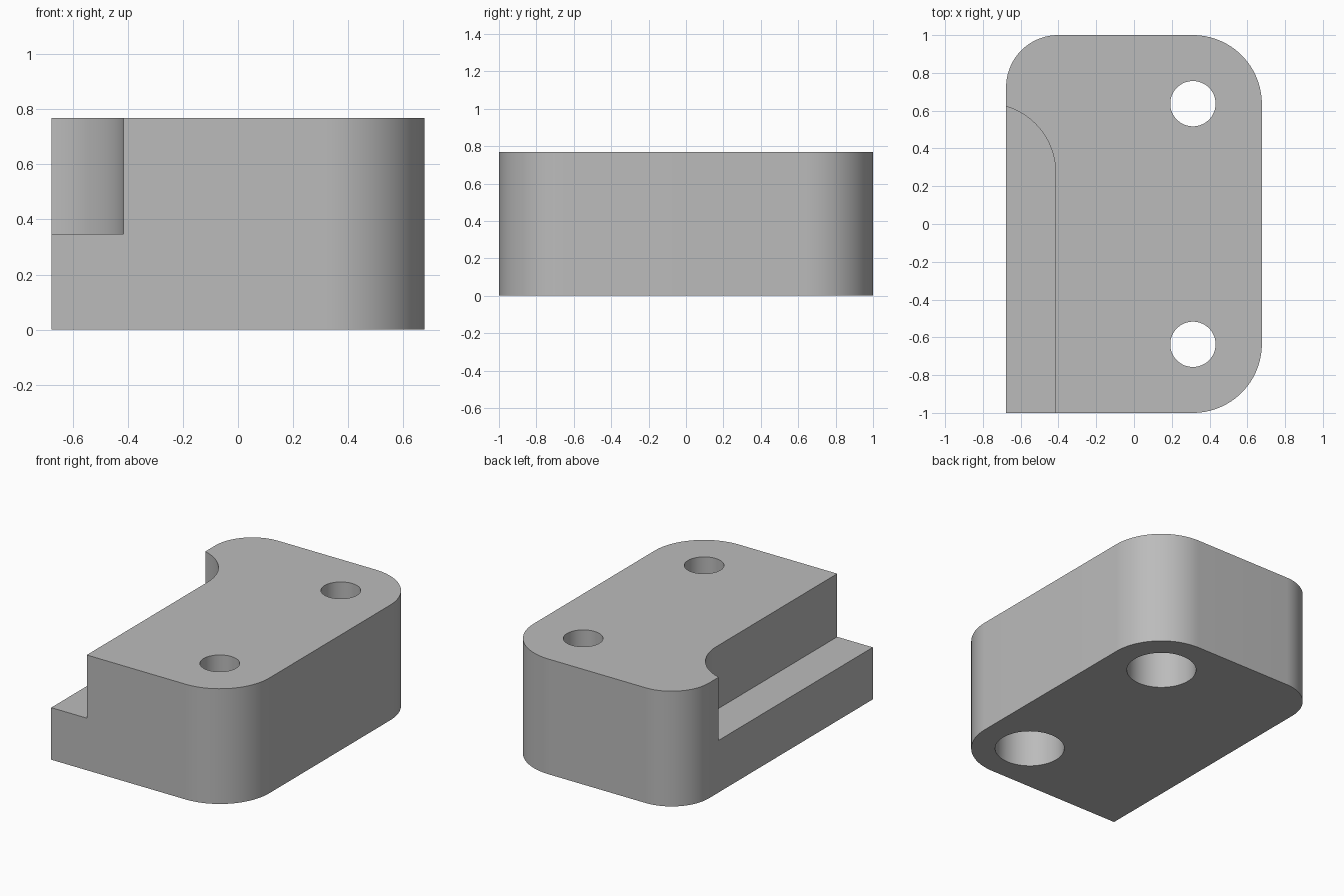
import bpy, bmesh
from math import cos, sin, pi, radians

cube = bpy.data.objects.get("Cube")
if cube:
    bpy.data.objects.remove(cube, do_unlink=True)

HX, HY, TOP, LEDGE = 0.677, 1.0, 0.768, 0.347
HOLE_X, HOLE_Y, HOLE_R = 0.312, 0.637, 0.12
BORE_R, BORE_DEPTH = 0.215, 0.45
CORNER_R = HX - HOLE_X

grey = bpy.data.materials.new("plain_grey")
grey.use_nodes = True
colour = (0.5, 0.5, 0.5, 1)
grey.diffuse_color = colour
grey.node_tree.nodes["Principled BSDF"].inputs["Base Color"].default_value = colour


def arc(cx, cy, r, start, end, n=24):
    angles = [radians(start + (end - start) * i / n) for i in range(n + 1)]
    return [(cx + r * cos(a), cy + r * sin(a)) for a in angles]


def prism(name, outline, z0, z1):
    """Extrude a counter-clockwise outline from z0 to z1."""
    bm = bmesh.new()
    face = bm.faces.new([bm.verts.new((x, y, z0)) for x, y in outline])
    up = bmesh.ops.extrude_face_region(bm, geom=[face])["geom"]
    bmesh.ops.translate(bm, vec=(0, 0, z1 - z0),
                        verts=[v for v in up if isinstance(v, bmesh.types.BMVert)])
    bmesh.ops.recalc_face_normals(bm, faces=bm.faces)
    mesh = bpy.data.meshes.new(name)
    bm.to_mesh(mesh)
    bm.free()
    mesh.materials.append(grey)
    obj = bpy.data.objects.new(name, mesh)
    bpy.context.collection.objects.link(obj)
    return obj


# Block: square front left corner, three rounded corners
back_r = 0.275
block = prism("mounting_block",
              [(-HX, -HY)]
              + arc(HX - CORNER_R, -HY + CORNER_R, CORNER_R, -90, 0)
              + arc(HX - CORNER_R, HY - CORNER_R, CORNER_R, 0, 90)
              + arc(-HX + back_r, HY - back_r, back_r, 90, 180),
              0, TOP)

# Side ledge cut with a rounded inner end
wall_x = -0.415
cutters = [prism("ledge_cutter",
                 [(-1.2, -1.2), (wall_x, -1.2)]
                 + arc(wall_x - CORNER_R, HOLE_Y - CORNER_R, CORNER_R, 0, 90)
                 + [(-1.2, HOLE_Y)],
                 LEDGE, 1)]

# Bolt holes, counterbored from below
for side, y in (("front", -HOLE_Y), ("back", HOLE_Y)):
    for part, r, z0, z1 in (("hole", HOLE_R, -0.1, 1),
                            ("counterbore", BORE_R, -0.2, BORE_DEPTH)):
        circle = arc(HOLE_X, y, r, 0, 360, 64)[:-1]
        cutters.append(prism(f"{side}_{part}_cutter", circle, z0, z1))

bpy.ops.object.select_all(action="DESELECT")
block.select_set(True)
bpy.context.view_layer.objects.active = block
for cutter in cutters:
    mod = block.modifiers.new(cutter.name, "BOOLEAN")
    mod.operation, mod.solver, mod.object = "DIFFERENCE", "EXACT", cutter
    bpy.ops.object.modifier_apply(modifier=mod.name)
    bpy.data.objects.remove(cutter, do_unlink=True)

bpy.ops.object.shade_smooth_by_angle(angle=radians(30))
